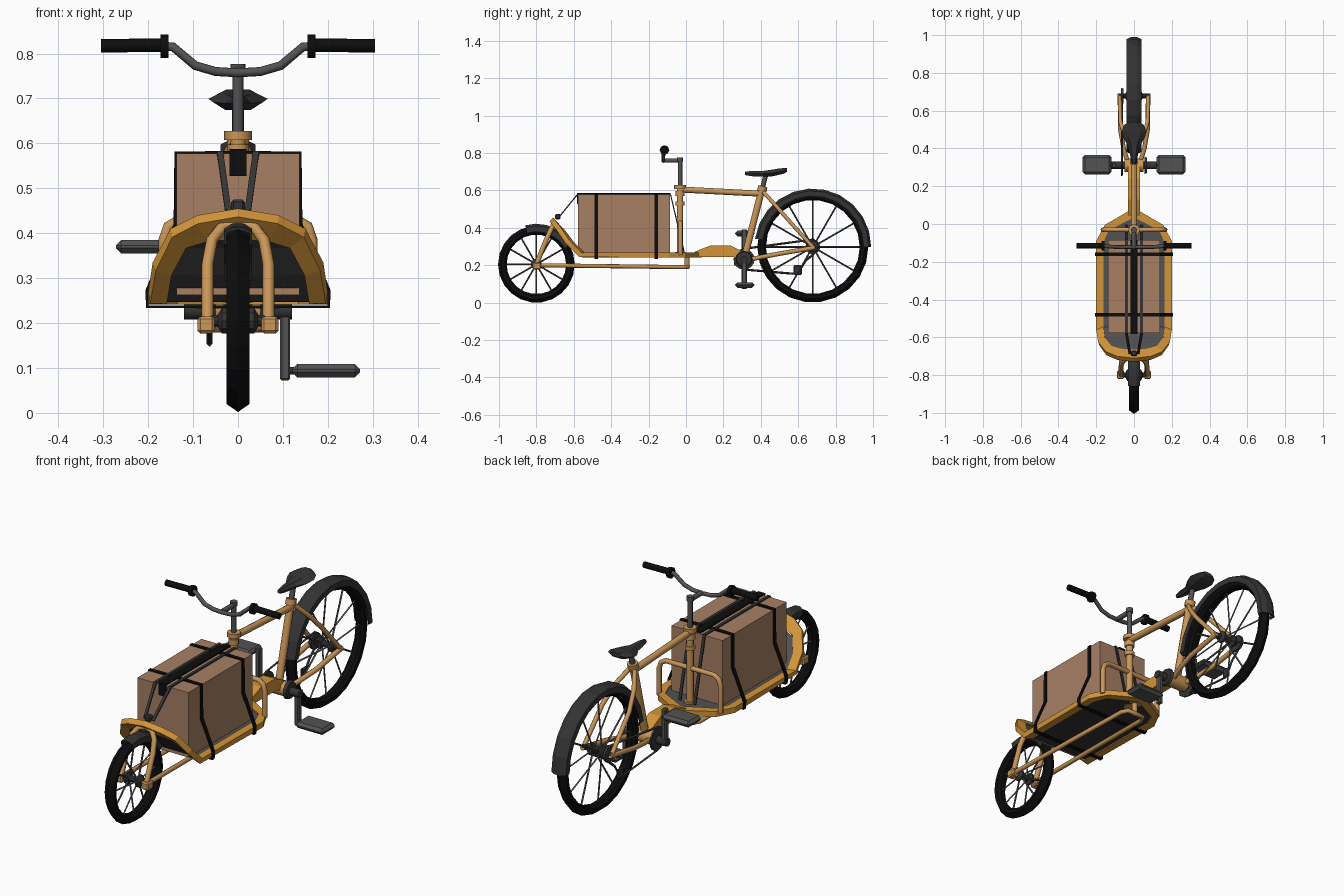
import bpy, bmesh, math
from mathutils import Vector

if "Cube" in bpy.data.objects:
    bpy.data.objects.remove(bpy.data.objects["Cube"])


def mat(name, c):
    m = bpy.data.materials.new(name)
    m.diffuse_color = (*c, 1)
    m.use_nodes = True
    m.node_tree.nodes["Principled BSDF"].inputs["Base Color"].default_value = m.diffuse_color
    return m


GOLD = mat("golden rim", (0.65, 0.30, 0.04))
FRAME = mat("pale orange frame", (0.59, 0.31, 0.10))
CARD = mat("cardboard", (0.39, 0.216, 0.127))
BLACK = mat("black", (0.004, 0.004, 0.004))
DARK = mat("dark grey", (0.034, 0.034, 0.036))
GREY = mat("mid grey", (0.085, 0.085, 0.088))


def finish(name, bm, m, recalc=True):
    bmesh.ops.remove_doubles(bm, verts=bm.verts, dist=1e-5)
    if recalc:
        bmesh.ops.recalc_face_normals(bm, faces=bm.faces)
    me = bpy.data.meshes.new(name)
    bm.to_mesh(me)
    bm.free()
    me.materials.append(m)
    ob = bpy.data.objects.new(name, me)
    bpy.context.collection.objects.link(ob)
    return ob


def solidify(ob, t, offset=-1):
    s = ob.modifiers.new("thickness", 'SOLIDIFY')
    s.thickness, s.offset = t, offset


def box(name, lo, hi, m, bevel=0):
    bm = bmesh.new()
    bmesh.ops.create_cube(bm, size=1)
    for v in bm.verts:
        v.co = [(a + b) / 2 + c * (b - a) for a, b, c in zip(lo, hi, v.co)]
    ob = finish(name, bm, m)
    if bevel:
        b = ob.modifiers.new("chamfer", 'BEVEL')
        b.width, b.segments = bevel, 1
    return ob


def tubes(name, paths, r, m, res=2):
    """Polygonal tubes along one or more paths."""
    cu = bpy.data.curves.new(name, 'CURVE')
    cu.dimensions = '3D'
    cu.bevel_depth, cu.bevel_resolution, cu.use_fill_caps = r, res, True
    for path in paths:
        sp = cu.splines.new('POLY')
        sp.points.add(len(path) - 1)
        for p, co in zip(sp.points, path):
            p.co = (*co, 1)
    tmp = bpy.data.objects.new(name + "_path", cu)
    bpy.context.collection.objects.link(tmp)
    dg = bpy.context.evaluated_depsgraph_get()
    me = bpy.data.meshes.new_from_object(tmp.evaluated_get(dg))
    bpy.data.objects.remove(tmp)
    me.materials.clear()
    me.materials.append(m)
    ob = bpy.data.objects.new(name, me)
    bpy.context.collection.objects.link(ob)
    return ob


def flip(path):
    return [(-x, y, z) for x, y, z in path]


def both(path):
    return [path, flip(path)]


def span(path):
    """Half path ending at x = 0, continued on the other side."""
    return path + flip(path[:-1])[::-1]


def lathe(name, prof, cy, cz, m, n=20, a0=0, a1=360, closed=False):
    """Turn a (radius, x) profile about an axle along x."""
    bm = bmesh.new()
    full = a1 - a0 == 360
    rings = []
    for i in range(n if full else n + 1):
        a = math.radians(a0 + (a1 - a0) * i / n)
        rings.append([bm.verts.new((x, cy + r * math.cos(a), cz + r * math.sin(a))) for r, x in prof])
    k = len(prof)
    for i in range(n):
        A, B = rings[i], rings[(i + 1) % len(rings)]
        for j in range(k if closed else k - 1):
            bm.faces.new((A[j], A[(j + 1) % k], B[(j + 1) % k], B[j]))
    if not full:
        bm.faces.new(rings[0])
        bm.faces.new(rings[-1])
    return finish(name, bm, m)


def loft(name, sections, m):
    bm = bmesh.new()
    rings = [[bm.verts.new(p) for p in s] for s in sections]
    k = len(rings[0])
    for A, B in zip(rings, rings[1:]):
        for j in range(k):
            bm.faces.new((A[j], A[(j + 1) % k], B[(j + 1) % k], B[j]))
    bm.faces.new(rings[0])
    bm.faces.new(rings[-1])
    return finish(name, bm, m)


def ribbon(name, path, width, m):
    """Flat strap along a path; width is a vector."""
    w = Vector(width) / 2
    bm = bmesh.new()
    rows = [(bm.verts.new(Vector(p) - w), bm.verts.new(Vector(p) + w)) for p in path]
    for (a, b), (c, d) in zip(rows, rows[1:]):
        bm.faces.new((a, b, d, c))
    solidify(finish(name, bm, m), 0.007, 0)


# Wheels: tyre, spokes, hub
for name, cy, cz, R, ax in (("front", -0.8, 0.205, 0.205, 0.065), ("rear", 0.678, 0.298, 0.297, 0.08)):
    lathe(name + "_tyre", [(R, 0), (R - 0.018, 0.026), (R - 0.036, 0.024), (R - 0.046, 0.012),
                           (R - 0.046, -0.012), (R - 0.036, -0.024), (R - 0.018, -0.026)],
          cy, cz, BLACK, 22, closed=True)
    sp = []
    for i in range(12):
        a = math.radians(30 * i)
        c, s, x = math.cos(a), math.sin(a), 0.022 * (-1) ** i
        sp.append([(x, cy + 0.015 * c, cz + 0.015 * s), (0, cy + (R - 0.04) * c, cz + (R - 0.04) * s)])
    tubes(name + "_spokes", sp, 0.0045, GREY, 0)
    half = [(0, -ax), (0.012, -ax), (0.014, -0.045), (0.03, -0.036), (0.03, -0.026), (0.016, -0.018)]
    lathe(name + "_hub", half + [(r, -x) for r, x in half[::-1]], cy, cz, DARK, 10)


# Fenders
def fender(name, cy, cz, r, w, a0, a1, n):
    lathe(name, [(r, 0.4 * w), (r - 0.012, w), (r - 0.04, w), (r - 0.04, w - 0.005), (r - 0.014, w - 0.005),
                 (r - 0.006, 0), (r - 0.014, 0.005 - w), (r - 0.04, 0.005 - w), (r - 0.04, -w),
                 (r - 0.012, -w), (r, -0.4 * w)], cy, cz, DARK, n, a0, a1, True)


fender("rear_fender", 0.678, 0.298, 0.312, 0.039, 0, 172, 11)
fender("front_fender", -0.8, 0.205, 0.217, 0.031, 30, 106, 5)

# Fork arch and axle plates
tubes("fork_arch", [span([(0.068, -0.8, 0.205), (0.068, -0.75, 0.33), (0.058, -0.725, 0.385),
                          (0.035, -0.71, 0.415), (0, -0.705, 0.422)])], 0.013, FRAME)
for s in (-1, 1):
    x = sorted((s * 0.052, s * 0.09))
    box("axle_plate", (x[0], -0.82, 0.177), (x[1], -0.775, 0.215), FRAME, 0.006)
# Under-bed rods joined below the steering column
tubes("under_rods", [span([(0.068, -0.8, 0.2), (0.06, -0.02, 0.19), (0.045, 0.01, 0.19), (0, 0.01, 0.19)])],
      0.011, FRAME)
tubes("rod_post", [[(0, 0.005, 0.185), (0, 0.005, 0.26)]], 0.013, FRAME)

# Cargo bed: golden rim and grey floor that curl up at the front
outer = [(0, 0.085, 0.268), (0.155, -0.005, 0.268), (0.2, -0.09, 0.268), (0.2, -0.56, 0.268),
         (0.19, -0.625, 0.335), (0.15, -0.675, 0.41), (0.09, -0.70, 0.44), (0, -0.71, 0.455)]
inner = [(0, 0.035, 0.268), (0.135, -0.035, 0.268), (0.162, -0.1, 0.268), (0.162, -0.545, 0.268),
         (0.155, -0.60, 0.325), (0.12, -0.645, 0.385), (0.07, -0.66, 0.40), (0, -0.665, 0.405)]


def surface(name, quads, m, t):
    bm = bmesh.new()
    for q in quads:
        pts = []
        for p in q:
            if p not in pts:
                pts.append(p)
        f = bm.faces.new([bm.verts.new(p) for p in pts])
        f.normal_update()
        if f.normal.z < 0:
            f.normal_flip()
    solidify(finish(name, bm, m, False), t)


rim, deck = [], []
for i in range(7):
    q = [outer[i], outer[i + 1], inner[i + 1], inner[i]]
    rim += both(q)
    a, b = inner[i], inner[i + 1]
    lower = [(x, y, z - 0.006) for x, y, z in (a, b, flip([b])[0], flip([a])[0])]
    deck.append(lower)
surface("bed_rim", rim, GOLD, 0.027)
surface("bed_floor", deck, GREY, 0.007)
surface("bed_underside", [[(x, y, z - 0.008) for x, y, z in q] for q in deck], DARK, 0.007)

# Hoop behind the cargo
tubes("bed_hoop", [span([(0.165, -0.03, 0.255), (0.165, -0.03, 0.385), (0.155, -0.03, 0.415),
                         (0.13, -0.03, 0.43), (0, -0.03, 0.43)])], 0.012, FRAME)

# Cargo box and straps
box("cargo_box", (-0.137, -0.577, 0.262), (0.137, -0.085, 0.577), CARD)
for y in (-0.48, -0.16):
    ribbon("cross_strap", span([(0, y, 0.236), (0.202, y, 0.236), (0.203, y, 0.272), (0.14, y, 0.42),
                                (0.139, y, 0.579), (0, y, 0.58)]), (0, 0.018, 0), BLACK)
ribbon("top_pad", [(0, -0.085, 0.584), (0, -0.579, 0.584), (0, -0.58, 0.527)], (0.038, 0, 0), BLACK)
for s in (-1, 1):
    ribbon("long_strap", [(s * 0.04, -0.01, 0.27), (s * 0.04, -0.083, 0.58), (s * 0.04, -0.579, 0.58),
                          (s * 0.022, -0.685, 0.45)], (0.014, 0, 0), DARK)
box("strap_hook", (-0.016, -0.70, 0.445), (0.016, -0.67, 0.475), DARK, 0.006)

# Steering column, stem and handlebar
tubes("head_tube", [[(0, -0.032, 0.245), (0, -0.032, 0.62)]], 0.017, FRAME)
for z0, z1, r in ((0.245, 0.27, 0.028), (0.52, 0.54, 0.024), (0.57, 0.598, 0.024), (0.607, 0.628, 0.031)):
    tubes("head_collar", [[(0, -0.032, z0), (0, -0.032, z1)]], r, FRAME)
tubes("stem", [[(0, -0.032, 0.6), (0, -0.032, 0.765)]], 0.012, GREY)
tubes("stem_cap", [[(0, -0.032, 0.755), (0, -0.032, 0.777)]], 0.017, GREY)
tubes("stem_arm", [[(0, -0.03, 0.76), (0, -0.12, 0.76)]], 0.012, GREY)
tubes("handlebar", [span([(0.2, -0.115, 0.818), (0.145, -0.118, 0.815), (0.095, -0.122, 0.773),
                          (0.05, -0.122, 0.76), (0, -0.122, 0.757)])], 0.010, GREY)
grip = [(0.165, -0.115, 0.819), (0.305, -0.115, 0.817)]
tubes("grips", both(grip), 0.015, BLACK)
tubes("grip_collars", both([(0.155, -0.115, 0.816), (0.172, -0.115, 0.816)]), 0.026, BLACK)

# Rear frame
tubes("top_tube", [[(0, -0.032, 0.605), (0, 0.41, 0.582)]], 0.016, FRAME)
tubes("seat_tube", [[(0, 0.408, 0.615), (0, 0.31, 0.23)]], 0.018, FRAME)
tubes("seat_collar", [[(0, 0.404, 0.595), (0, 0.411, 0.622)]], 0.025, FRAME)
tubes("seat_stays", both([(0.015, 0.415, 0.59), (0.05, 0.47, 0.53), (0.072, 0.54, 0.45),
                          (0.075, 0.68, 0.295)]), 0.011, FRAME)
tubes("chain_stays", both([(0.03, 0.315, 0.225), (0.055, 0.4, 0.243), (0.072, 0.5, 0.262),
                           (0.075, 0.69, 0.295)]), 0.012, FRAME)
prof = [(0.0, 0.245), (0.06, 0.278), (0.13, 0.305), (0.24, 0.305), (0.32, 0.265), (0.30, 0.225), (0.25, 0.245)]
loft("rear_beam", [[(x, y, z) for y, z in prof] for x in (-0.032, 0.032)], GOLD)
tubes("crank_shell", [[(-0.05, 0.31, 0.232), (0.05, 0.31, 0.232)]], 0.036, FRAME)

# Drivetrain: crank axle, chainring, chain, pedals
tubes("crank_axle", [[(-0.12, 0.31, 0.228), (0.12, 0.31, 0.228)]], 0.02, DARK)
lathe("chainring", [(0, -0.068), (0.056, -0.068), (0.056, -0.06), (0, -0.06)], 0.31, 0.232, DARK, 16)
lathe("crank_cover", [(0, 0.055), (0.045, 0.055), (0.04, 0.07), (0, 0.07)], 0.31, 0.232, DARK, 12)
lathe("rear_cog", [(0, -0.068), (0.04, -0.068), (0.04, -0.055), (0, -0.055)], 0.678, 0.298, DARK, 12)
tubes("chain", [[(-0.064, y, z) for y, z in ((0.31, 0.288), (0.68, 0.338), (0.715, 0.3), (0.68, 0.258), (0.64, 0.225),
                (0.60, 0.16), (0.57, 0.155), (0.31, 0.177), (0.262, 0.205), (0.262, 0.26), (0.31, 0.288))]],
      0.006, DARK, 0)
box("chain_tensioner", (-0.07, 0.575, 0.148), (-0.057, 0.62, 0.2), DARK, 0.006)
for s, zp in ((1, 0.094), (-1, 0.37)):
    x = sorted((s * 0.094, s * 0.116))
    z = sorted((zp + (-0.022 if s > 0 else 0.022), 0.232 - s * -0.012))
    box("crank_arm", (x[0], 0.297, z[0]), (x[1], 0.325, z[1]), GREY, 0.004)
    x = sorted((s * 0.12, s * 0.272))
    box("pedal", (x[0], 0.263, zp - 0.015), (x[1], 0.365, zp + 0.015), GREY, 0.012)
    tubes("pedal_axle", [[(s * 0.1, 0.311, zp), (s * 0.15, 0.311, zp)]], 0.008, DARK)

# Saddle and post
tubes("seat_post", [[(0, 0.408, 0.61), (0, 0.428, 0.69)]], 0.013, GREY)
saddle = [(0.315, 0.010, 0.70, 0.682), (0.35, 0.018, 0.704, 0.676), (0.41, 0.030, 0.704, 0.674),
          (0.455, 0.056, 0.710, 0.674), (0.49, 0.066, 0.716, 0.682), (0.525, 0.052, 0.72, 0.690),
          (0.54, 0.030, 0.72, 0.70)]
loft("saddle", [[(-w * 0.5, y, t), (w * 0.5, y, t), (w, y, (t + b) / 2), (w * 0.5, y, b), (-w * 0.5, y, b),
                 (-w, y, (t + b) / 2)] for y, w, t, b in saddle], DARK)
